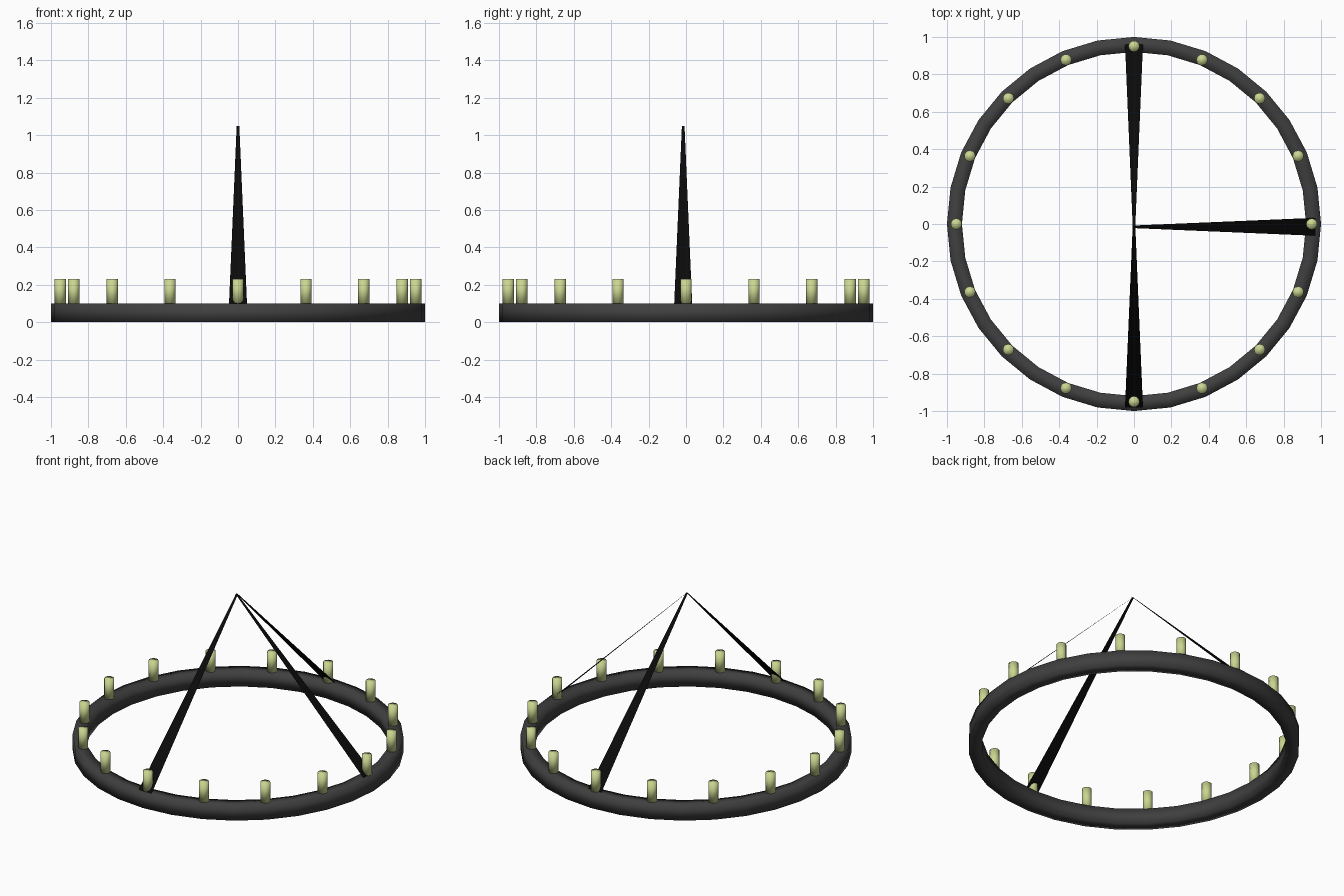
import bpy, bmesh, math
from mathutils import Vector

cube = bpy.data.objects.get("Cube")
if cube:
    bpy.data.objects.remove(cube, do_unlink=True)


def material(name, colour):
    m = bpy.data.materials.new(name)
    m.use_nodes = True
    rgba = (*colour, 1)
    m.diffuse_color = rgba
    bsdf = next(n for n in m.node_tree.nodes if n.type == 'BSDF_PRINCIPLED')
    bsdf.inputs["Base Color"].default_value = rgba
    return m


def add_object(name, bm, mat, smooth):
    mesh = bpy.data.meshes.new(name)
    bm.to_mesh(mesh)
    bm.free()
    for poly in mesh.polygons:
        poly.use_smooth = smooth
    mesh.materials.append(mat)
    obj = bpy.data.objects.new(name, mesh)
    bpy.context.collection.objects.link(obj)
    return obj


iron = material("dark iron", (0.05, 0.05, 0.05))
black = material("black chain", (0.003, 0.003, 0.003))
wax = material("pale wax", (0.60, 0.67, 0.28))

RING_TOP = 0.1
CANDLE_RADIUS = 0.95

# Square-section hoop, softly shaded
bm = bmesh.new()
segments = 32
profile = [(0.92, 0), (1, 0), (1, RING_TOP), (0.92, RING_TOP)]
loops = []
for i in range(segments):
    a = math.tau * i / segments
    loops.append([bm.verts.new((r * math.cos(a), r * math.sin(a), z)) for r, z in profile])
for i in range(segments):
    here, after = loops[i], loops[(i + 1) % segments]
    for j in range(4):
        k = (j + 1) % 4
        bm.faces.new((here[j], after[j], after[k], here[k]))
bmesh.ops.recalc_face_normals(bm, faces=bm.faces)
add_object("ring", bm, iron, True)

# Candles standing around the hoop
for i in range(16):
    a = math.tau * i / 16
    bm = bmesh.new()
    bmesh.ops.create_cone(bm, cap_ends=True, segments=12, radius1=0.03, radius2=0.03, depth=0.13)
    candle = add_object(f"candle_{i + 1}", bm, wax, True)
    candle.location = (CANDLE_RADIUS * math.cos(a), CANDLE_RADIUS * math.sin(a), RING_TOP + 0.065)


# Flat tapered hangers meeting at the apex
def hanger(name, direction, reach, offset):
    out = Vector(direction)
    side = Vector((0, 0, 1)).cross(out)
    shift = Vector((0, offset, 0))
    bm = bmesh.new()
    corners = []
    for r, z, half in ((reach, RING_TOP, 0.048), (0, 1.05, 0.007)):
        centre = out * r + shift + Vector((0, 0, z))
        corners.append((centre - side * half, centre + side * half))
    (a, b), (c, d) = corners
    bm.faces.new([bm.verts.new(p) for p in (a, b, d, c)])
    add_object(name, bm, black, False)


hanger("back_hanger", (0, 1, 0), 0.97, -0.01)
hanger("front_hanger", (0, -1, 0), 0.97, -0.01)
hanger("left_hanger", (1, 0, 0), 0.97, -0.015)
